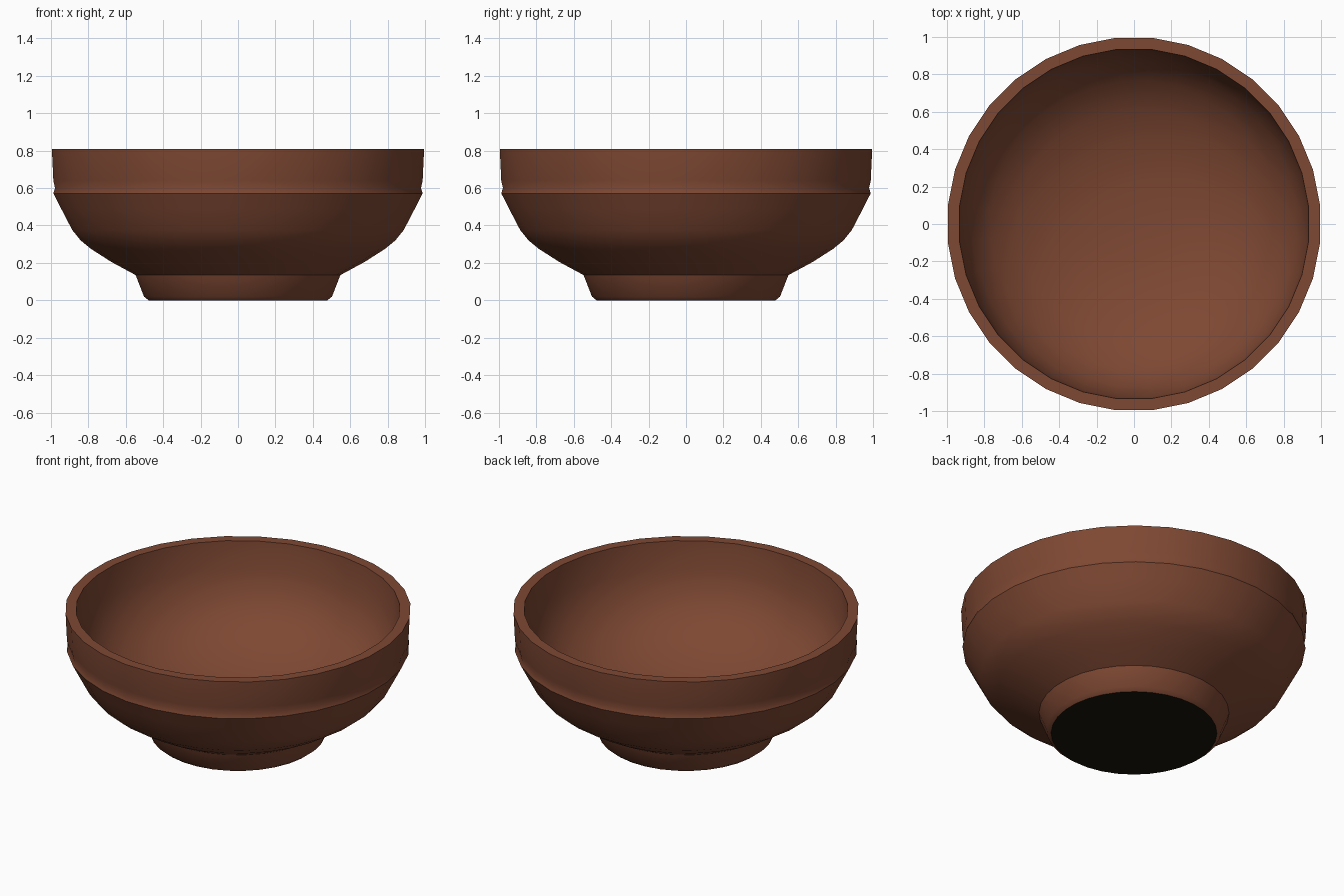
import bpy
import bmesh
from math import radians
from mathutils import Matrix

cube = bpy.data.objects.get("Cube")
if cube:
    bpy.data.objects.remove(cube, do_unlink=True)

SIDES = 32


def make_material(name, colour):
    mat = bpy.data.materials.new(name)
    mat.use_nodes = True
    mat.diffuse_color = (*colour, 1)
    mat.node_tree.nodes["Principled BSDF"].inputs["Base Color"].default_value = (*colour, 1)
    return mat


clay = make_material("brown clay", (0.21, 0.065, 0.033))
dark = make_material("dark underside", (0.011, 0.008, 0.003))

# Half section: underside, foot, belly, raised band, rim, then the inside
foot = [(0, 0), (0.48, 0), (0.505, 0.02), (0.55, 0.135)]
belly = [(0.68, 0.205), (0.79, 0.275), (0.845, 0.32), (0.89, 0.375), (0.95, 0.49)]
band = [(0.992, 0.572), (0.983, 0.6), (0.992, 0.64), (1.0, 0.81)]
inside = [(0.938, 0.81), (0.925, 0.63), (0.87, 0.47), (0.77, 0.35),
          (0.62, 0.25), (0.4, 0.175), (0.2, 0.148), (0, 0.14)]
profile = foot + belly + band + inside

# Turn the section around the upright axis
bm = bmesh.new()
points = [bm.verts.new((r, 0, z)) for r, z in profile]
edges = [bm.edges.new(pair) for pair in zip(points, points[1:])]
bmesh.ops.spin(bm, geom=points + edges, cent=(0, 0, 0), axis=(0, 0, 1),
               angle=radians(360), steps=SIDES, use_duplicate=False)
bmesh.ops.remove_doubles(bm, verts=bm.verts, dist=0.001)
bmesh.ops.dissolve_degenerate(bm, edges=bm.edges, dist=0.0005)
bmesh.ops.rotate(bm, verts=bm.verts, cent=(0, 0, 0), matrix=Matrix.Rotation(radians(180 / SIDES), 3, "Z"))
bmesh.ops.recalc_face_normals(bm, faces=bm.faces)

# Dark underside by height
for face in bm.faces:
    face.material_index = 1 if face.calc_center_median().z < 0.005 else 0

mesh = bpy.data.meshes.new("bowl")
bm.to_mesh(mesh)
bm.free()
mesh.materials.append(clay)
mesh.materials.append(dark)
bowl = bpy.data.objects.new("bowl", mesh)
bpy.context.collection.objects.link(bowl)

# Smooth walls with crisp rim and foot edges
bpy.ops.object.select_all(action="DESELECT")
bowl.select_set(True)
bpy.context.view_layer.objects.active = bowl
bpy.ops.object.shade_smooth_by_angle(angle=radians(35))
